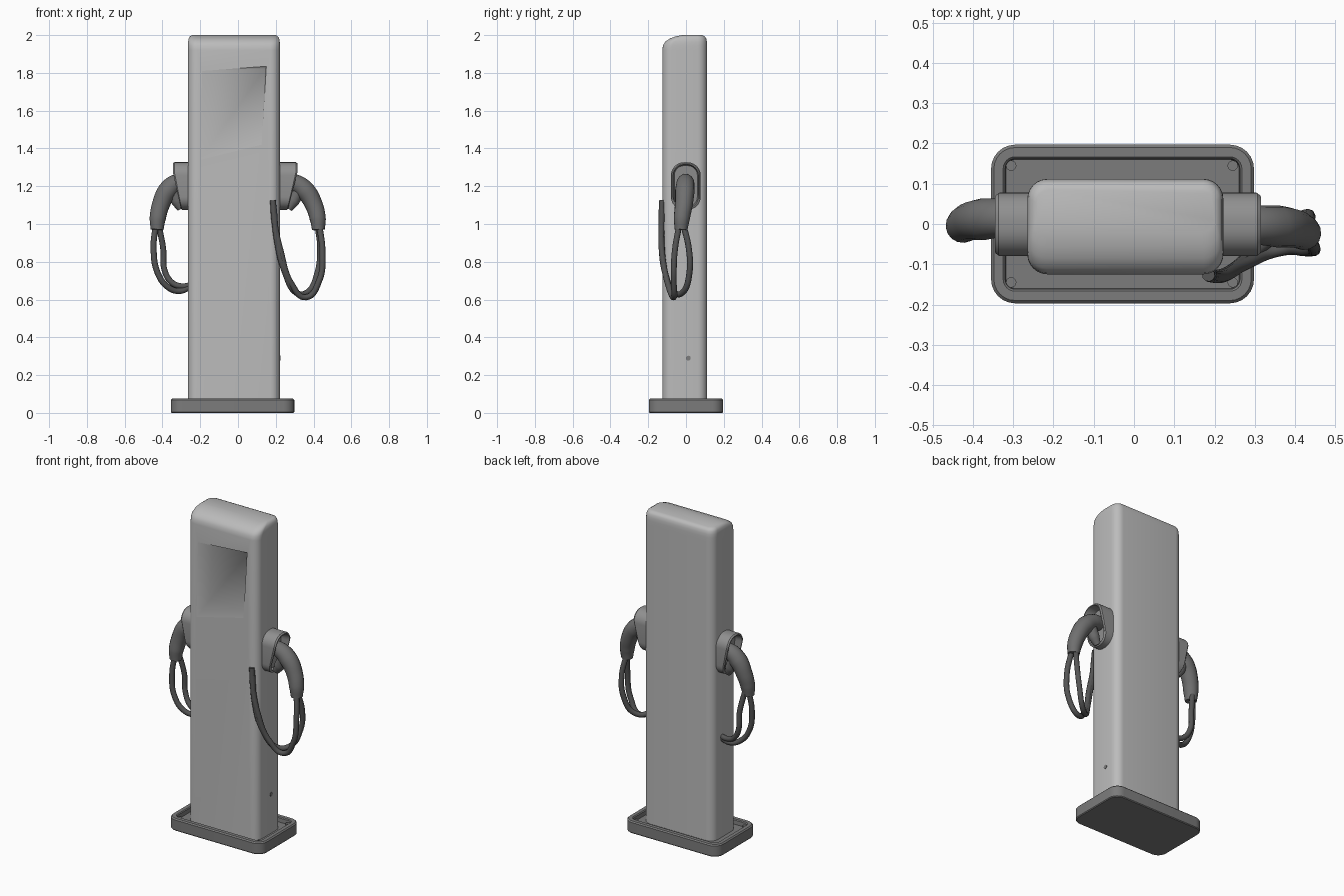
import bpy, bmesh, math

if "Cube" in bpy.data.objects:
    bpy.data.objects.remove(bpy.data.objects["Cube"])


def material(name, v):
    m = bpy.data.materials.new(name)
    m.diffuse_color = (v, v, v, 1)
    m.use_nodes = True
    m.node_tree.nodes["Principled BSDF"].inputs["Base Color"].default_value = m.diffuse_color
    return m


SHELL = material("shell_grey", .5)
TRIM = material("trim_grey", .2)
HOLDER = material("holder_grey", .28)
GRIP = material("grip_dark", .16)
RUBBER = material("rubber_dark", .09)


def finish(ob, mat, angle):
    bpy.ops.object.select_all(action='DESELECT')
    ob.select_set(True)
    bpy.context.view_layer.objects.active = ob
    if ob.type == 'CURVE':
        bpy.ops.object.convert(target='MESH')
    bpy.ops.object.shade_smooth_by_angle(angle=math.radians(angle))
    ob = bpy.context.object
    ob.data.materials.clear()
    ob.data.materials.append(mat)
    return ob


def ring(a0, a1, b0, b1, r, n=6):
    """Rounded rectangle outline in two coordinates."""
    pts = []
    for ca, cb, start in ((a1 - r, b1 - r, 0), (a0 + r, b1 - r, 90),
                          (a0 + r, b0 + r, 180), (a1 - r, b0 + r, 270)):
        for i in range(n + 1):
            t = math.radians(start + 90 * i / n)
            pts.append((ca + r * math.cos(t), cb + r * math.sin(t)))
    return pts


def loft(name, loops, mat, angle=35):
    """Skin a list of closed loops of 3D points, capping both ends."""
    bm = bmesh.new()
    rows = [[bm.verts.new(p) for p in lp] for lp in loops]
    n = len(rows[0])
    for a, b in zip(rows, rows[1:]):
        for i in range(n):
            j = (i + 1) % n
            bm.faces.new((a[i], a[j], b[j], b[i]))
    bm.faces.new(rows[0])
    bm.faces.new(rows[-1])
    bmesh.ops.recalc_face_normals(bm, faces=bm.faces)
    me = bpy.data.meshes.new(name)
    bm.to_mesh(me)
    bm.free()
    ob = bpy.data.objects.new(name, me)
    bpy.context.collection.objects.link(ob)
    return finish(ob, mat, angle)


def tube(name, pts, radii, mat, res=4):
    """Smooth round sweep through points with a radius at each."""
    cu = bpy.data.curves.new(name, 'CURVE')
    cu.dimensions = '3D'
    cu.bevel_depth = 1.0
    cu.bevel_resolution = res
    cu.resolution_u = 8
    cu.use_fill_caps = True
    sp = cu.splines.new('BEZIER')
    sp.bezier_points.add(len(pts) - 1)
    for bp, p, r in zip(sp.bezier_points, pts, radii):
        bp.co = p
        bp.radius = r
        bp.handle_left_type = bp.handle_right_type = 'AUTO'
    ob = bpy.data.objects.new(name, cu)
    bpy.context.collection.objects.link(ob)
    return finish(ob, mat, 50)


def cylinder(name, loc, r, h, mat, rot=(0, 0, 0)):
    bpy.ops.mesh.primitive_cylinder_add(vertices=12, radius=r, depth=h, location=loc, rotation=rot)
    bpy.context.object.name = name
    finish(bpy.context.object, mat, 35)


# base tray with raised rim
def tray(z, i):
    return [(x, y, z) for x, y in ring(-.355 + i, .298 - i, -.197 + i, .197 - i, .06 - i)]


loft("base_tray", [tray(0, .004), tray(.005, 0), tray(.068, 0), tray(.075, .007),
                   tray(.075, .03), tray(.07, .035), tray(.045, .037)], TRIM)
for x in (-.305, .245):
    for y in (-.145, .145):
        cylinder("base_bolt", (x, y, .052), .013, .02, TRIM)

# pillar: z, front y, back y, side inset, corner radius
sections = [(.03, -.125, .112, 0, .05), (1.92, -.125, .112, 0, .05),
            (1.945, -.122, .112, 0, .05), (1.965, -.11, .111, .001, .048),
            (1.982, -.085, .107, .004, .045), (1.993, -.056, .1, .01, .04),
            (2.0, -.02, .085, .022, .03)]
pillar = loft("pillar", [[(x, y, z) for x, y in ring(-.265 + i, .222 - i, f, b, r)]
                         for z, f, b, i, r in sections], SHELL, 40)

# screen recess in the pillar front, sinking toward its upper right corner
bm = bmesh.new()
bm.from_mesh(pillar.data)
front = max((f for f in bm.faces if f.normal.y < -.99), key=lambda f: f.calc_area())
cx = sum(v.co.x for v in front.verts) / 4
cz = sum(v.co.z for v in front.verts) / 4
corner = {(v.co.x > cx, v.co.z > cz): v for v in front.verts}
o = [corner[k] for k in ((False, False), (True, False), (True, True), (False, True))]
bmesh.ops.delete(bm, geom=[front], context='FACES_ONLY')
bl, br, tr, tl = q = [bm.verts.new((x, -.125, z)) for x, z in
                      ((-.2, 1.34), (.125, 1.42), (.15, 1.835), (-.19, 1.81))]
deep = bm.verts.new((.142, -.1, 1.822))
faces = [(o[i], o[(i + 1) % 4], q[(i + 1) % 4], q[i]) for i in range(4)]
faces += [(bl, br, deep), (bl, deep, tl), (tl, deep, tr), (br, tr, deep)]
for f in faces:
    bm.faces.new(f).smooth = True
for i in range(4):
    bm.edges.get((q[i], q[(i + 1) % 4])).smooth = False
bmesh.ops.recalc_face_normals(bm, faces=bm.faces)
bm.to_mesh(pillar.data)
bm.free()

# small lock on the side
cylinder("side_lock", (.219, .012, .29), .013, .01, TRIM, (0, math.pi / 2, 0))


# holster and charging handle on one side of the pillar
def station(side, s, wall, k, dy, depth):
    def hoop(d, i):
        out = []
        for y, z in ring(-.08 + i, .078 - i, 1.075 + i, 1.327 - i, .07 - i, 8):
            f = .45 + .55 * min(1, max(0, (z - 1.075) / .2))   # shallower toward the foot
            out.append((wall + s * d * (f if d > 0 else 1), y, z))
        return out
    loft(side + "_holster", [hoop(-.03, 0), hoop(depth - .008, 0), hoop(depth, .006),
                             hoop(depth, .012), hoop(depth * .4, .018)], HOLDER)

    def p(d, y, z):
        return (wall + s * d * k, y + dy, z)
    tube(side + "_handle",
         [p(.02, -.003, 1.225), p(.08, -.003, 1.215), p(.135, -.006, 1.175),
          p(.18, -.012, 1.10), p(.2, -.022, 1.03), p(.204, -.026, .97)],
         [.04, .048, .052, .047, .043, .034], GRIP, 6)
    tube(side + "_nozzle", [p(.1, -.003, 1.18), p(.07, -.003, 1.12), p(.045, -.003, 1.08)],
         [.036, .032, .02], GRIP)


station("right", 1, .222, 1.0, 0, .093)
station("left", -1, -.265, .8, .018, .08)

# hanging cables
cables = {
    "right_cable_front": [(.43, -.035, 1.0), (.447, -.06, .85), (.43, -.065, .7), (.36, -.065, .612),
                          (.285, -.095, .68), (.225, -.128, .86), (.195, -.13, 1.0), (.185, -.127, 1.125)],
    "right_cable_back": [(.42, -.015, 1.0), (.435, .015, .87), (.42, .018, .74), (.37, -.015, .64),
                         (.31, -.06, .635), (.25, -.11, .74), (.205, -.13, .92), (.19, -.127, 1.08)],
    "left_cable_outer": [(-.435, .0, 1.0), (-.447, -.015, .87), (-.425, -.02, .74),
                         (-.37, -.01, .665), (-.31, .01, .645), (-.255, .02, .665)],
    "left_cable_inner": [(-.42, .015, 1.0), (-.395, .035, .86), (-.39, .035, .76),
                         (-.35, .025, .69), (-.3, .02, .67), (-.255, .02, .675)],
}
for name, pts in cables.items():
    tube(name, pts, [.016] * len(pts), RUBBER, 3)
